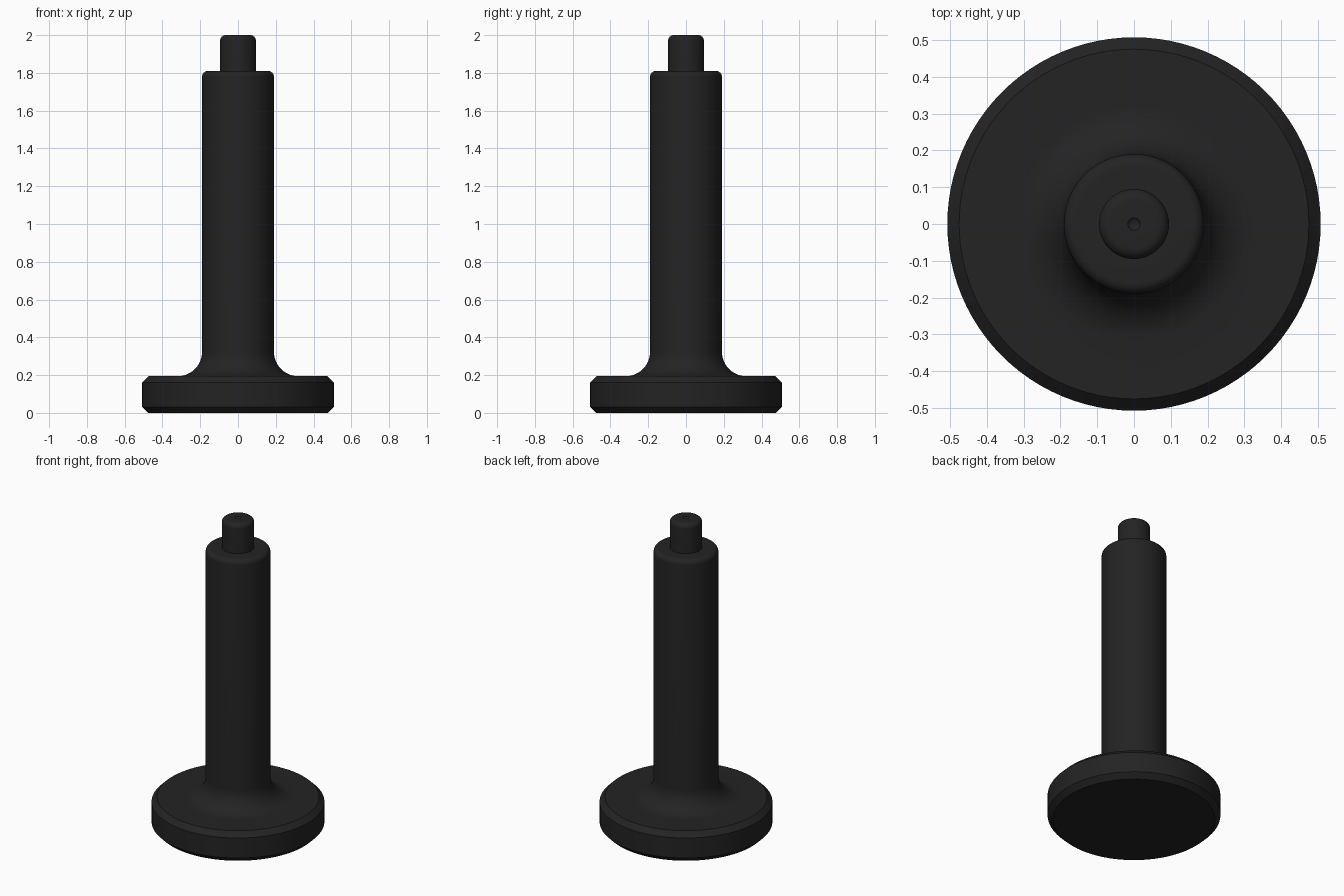
import bpy, bmesh
from math import pi, sin, cos, radians
from mathutils import Matrix

if "Cube" in bpy.data.objects:
    bpy.data.objects.remove(bpy.data.objects["Cube"])

SEGMENTS = 96

rubber = bpy.data.materials.new("matte_black")
rubber.diffuse_color = (0.017, 0.017, 0.017, 1)
rubber.use_nodes = True
rubber.node_tree.nodes["Principled BSDF"].inputs["Base Color"].default_value = rubber.diffuse_color


def arc(cx, cz, r, start, end, steps=8):
    """Points (radius, height) along an arc, angles in degrees."""
    return [(cx + r * cos(radians(start + (end - start) * i / steps)),
             cz + r * sin(radians(start + (end - start) * i / steps)))
            for i in range(steps + 1)]


def lathe(name, profile):
    """Revolve a (radius, height) profile around z."""
    bm = bmesh.new()
    verts = [bm.verts.new((r, 0, z)) for r, z in profile]
    edges = [bm.edges.new(pair) for pair in zip(verts, verts[1:])]
    bmesh.ops.spin(bm, geom=verts + edges, cent=(0, 0, 0), axis=(0, 0, 1),
                   angle=2 * pi, steps=SEGMENTS, use_duplicate=False)
    bmesh.ops.remove_doubles(bm, verts=bm.verts, dist=1e-5)
    bmesh.ops.recalc_face_normals(bm, faces=bm.faces)
    mesh = bpy.data.meshes.new(name)
    bm.to_mesh(mesh)
    bm.free()
    mesh.materials.append(rubber)
    obj = bpy.data.objects.new(name, mesh)
    bpy.context.collection.objects.link(obj)
    bpy.ops.object.select_all(action='DESELECT')
    obj.select_set(True)
    bpy.context.view_layer.objects.active = obj
    bpy.ops.object.shade_smooth_by_angle(angle=radians(30))
    return obj


# Chamfered foot, fillet, shaft, and pin share one turned outline
foot = [(0, 0), (0.475, 0), (0.507, 0.032), (0.507, 0.162), (0.475, 0.194)]
fillet = arc(0.32, 0.324, 0.13, 270, 180, 12)
shaft_top = arc(0.16, 1.78, 0.03, 0, 90)
pin_base = [(0.095, 1.81)]
pin_top = arc(0.065, 1.97, 0.03, 0, 90)
# Small centre-drill dimple in the pin
dimple = [(0.017, 2.0), (0, 1.983)]

lathe("turned_foot_post", foot + fillet + shaft_top + pin_base + pin_top + dimple)
